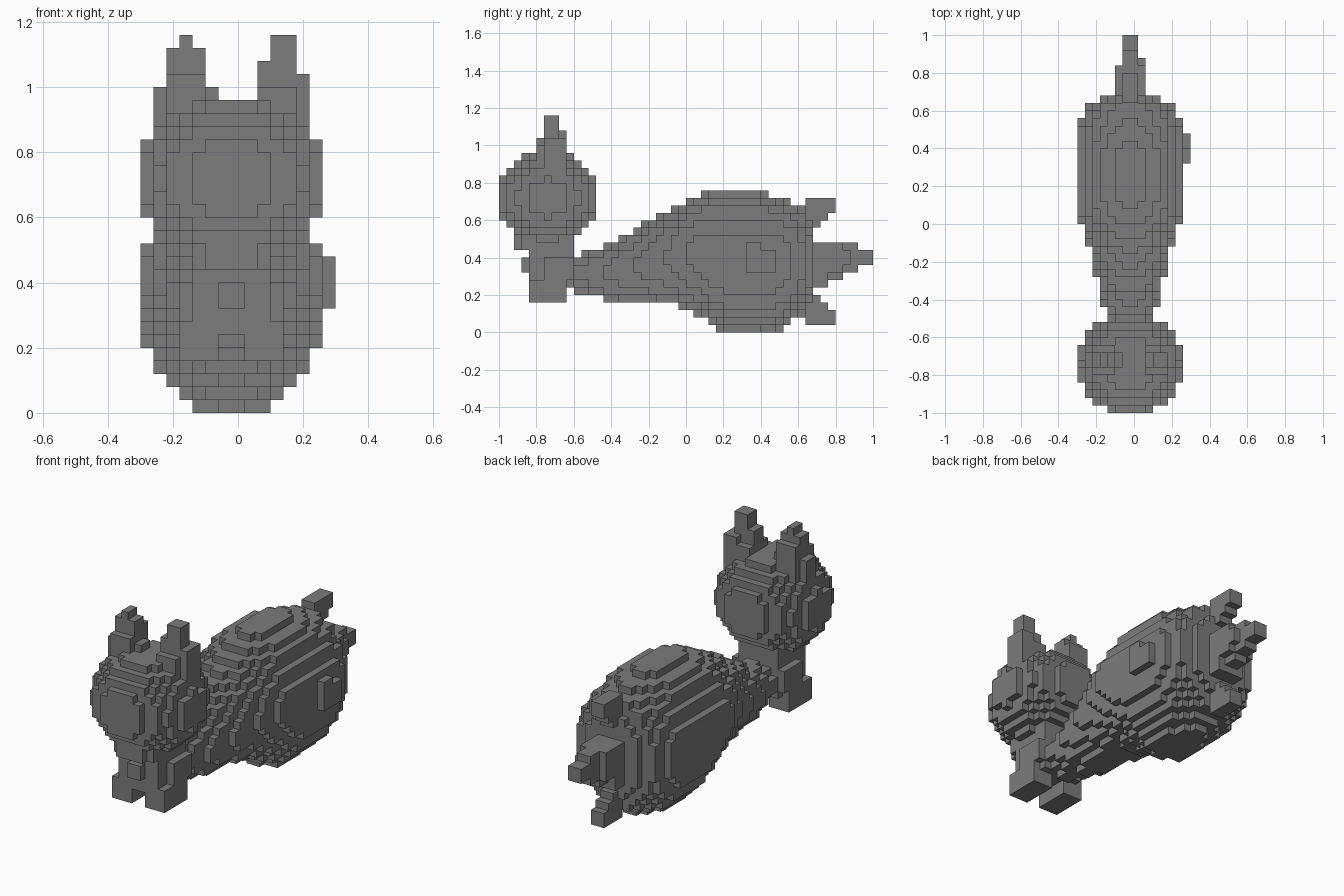
import bpy
import bmesh
from mathutils import Vector

if "Cube" in bpy.data.objects:
    bpy.data.objects.remove(bpy.data.objects["Cube"], do_unlink=True)

V = 0.04      # block size
MID = -0.02   # symmetry plane of the animal

grey = bpy.data.materials.new("grey")
grey.use_nodes = True
grey.diffuse_color = (0.2, 0.2, 0.2, 1)
grey.node_tree.nodes["Principled BSDF"].inputs["Base Color"].default_value = grey.diffuse_color


def centre(c):
    return Vector((c[0] * V, -1 + (c[1] + 0.5) * V, (c[2] + 0.5) * V))


GRID = [(i, j, k) for i in range(-7, 8) for j in range(50) for k in range(30)]


def fill(test):
    return {c for c in GRID if test(*centre(c))}


def box(x0, x1, y0, y1, z0, z1):
    return fill(lambda x, y, z: x0 < x < x1 and y0 < y < y1 and z0 < z < z1)


def head(x, y, z):
    d = Vector(((x - MID) / 0.282, (y + 0.74) / 0.272, (z - 0.72) / 0.264))
    return d.length < 1 and 0.48 < z < 0.96


# Body sections along y: half width, underside, back
SECTIONS = [(-0.64, 0.11, 0.23, 0.41), (-0.54, 0.112, 0.21, 0.425),
            (-0.40, 0.147, 0.17, 0.48), (-0.24, 0.187, 0.155, 0.57),
            (-0.08, 0.23, 0.15, 0.66), (0.04, 0.27, 0.11, 0.725),
            (0.12, 0.283, 0.055, 0.75), (0.22, 0.286, -0.005, 0.75),
            (0.40, 0.286, -0.005, 0.75), (0.48, 0.284, 0.005, 0.725),
            (0.56, 0.272, 0.05, 0.70), (0.62, 0.235, 0.09, 0.68),
            (0.65, 0.19, 0.15, 0.62), (0.69, 0.12, 0.2, 0.56)]


def body(x, y, z):
    for a, b in zip(SECTIONS, SECTIONS[1:]):
        if a[0] <= y < b[0]:
            t = (y - a[0]) / (b[0] - a[0])
            w, lo, hi = (p + (q - p) * t for p, q in zip(a[1:], b[1:]))
            u = (x - MID) / w
            v = (z - (lo + hi) / 2) / ((hi - lo) / 2)
            return u * u + v * v < 1 and abs(x - MID) < 0.28
    return False


parts = {"head": fill(head), "body": fill(body)}

# Neck, chest, arms and feet
parts["neck"] = (box(-0.14, 0.10, -0.88, -0.60, 0.44, 0.56)
                 | box(-0.10, 0.06, -0.92, -0.88, 0.44, 0.56))
parts["chest"] = (box(-0.14, 0.10, -0.84, -0.60, 0.24, 0.44)
                  | box(-0.06, 0.02, -0.88, -0.84, 0.32, 0.40))
for name, s in (("left", 1), ("right", -1)):
    xs = sorted((MID + s * 0.04, MID + s * 0.16))
    parts[name + "_foot"] = box(*xs, -0.84, -0.64, 0.16, 0.28)
    xs = sorted((MID + s * 0.12, MID + s * 0.16))
    parts[name + "_arm"] = box(*xs, -0.76, -0.60, 0.28, 0.40)

# Ears, stepped differently on each side
parts["right_ear"] = (box(-0.22, -0.10, -0.80, -0.64, 0.88, 1.04)
                      | box(-0.26, -0.06, -0.76, -0.68, 0.88, 1.0)
                      | box(-0.22, -0.10, -0.76, -0.64, 1.04, 1.08)
                      | box(-0.22, -0.10, -0.76, -0.68, 1.08, 1.12)
                      | box(-0.18, -0.14, -0.76, -0.68, 1.12, 1.16))
parts["left_ear"] = (box(0.06, 0.18, -0.80, -0.64, 0.88, 1.0)
                     | box(0.14, 0.22, -0.76, -0.64, 0.88, 1.04)
                     | box(0.06, 0.18, -0.76, -0.68, 1.0, 1.08)
                     | box(0.10, 0.18, -0.76, -0.68, 1.08, 1.16))

# Three stepped tail tufts
parts["middle_tail"] = (box(-0.06, 0.02, 0.60, 1.0, 0.36, 0.44)
                        | box(-0.06, 0.02, 0.60, 0.92, 0.32, 0.48)
                        | box(-0.10, 0.06, 0.60, 0.84, 0.32, 0.48)
                        | box(-0.06, 0.06, 0.60, 0.88, 0.36, 0.44)
                        | box(-0.06, 0.02, 0.60, 0.84, 0.28, 0.32)
                        | box(-0.10, 0.06, 0.60, 0.76, 0.24, 0.32))
for name, levels in (("upper_tail", (0.72, 0.64, 0.60, 0.56, 0.52)),
                     ("lower_tail", (0.04, 0.12, 0.16, 0.20, 0.24))):
    cells = set()
    for n, (a, b) in enumerate(zip(levels, levels[1:])):
        start = 0.60 if n else 0.64
        cells |= box(-0.06, 0.02, start, 0.80 - n * V, min(a, b), max(a, b))
    parts[name] = cells
parts["upper_tail"] |= box(-0.06, 0.02, 0.56, 0.68, 0.60, 0.68)
parts["lower_tail"] |= box(-0.06, 0.02, 0.56, 0.68, 0.08, 0.20)

# Raised patch on the left flank
parts["flank_patch"] = (box(0.26, 0.30, 0.32, 0.48, 0.32, 0.44)
                        | box(0.26, 0.30, 0.32, 0.40, 0.44, 0.48))

# Outer skin of the blocks, one object per part
solid = set().union(*parts.values())
claimed = set()
DIRS = [(s * (a == 0), s * (a == 1), s * (a == 2)) for a in range(3) for s in (-1, 1)]
for name, cells in parts.items():
    cells = cells - claimed
    claimed |= cells
    bm = bmesh.new()
    for c in sorted(cells):
        for d in DIRS:
            if tuple(p + q for p, q in zip(c, d)) in solid:
                continue
            n = Vector(d)
            u = Vector((d[2], d[0], d[1]))
            w = n.cross(u)
            o = centre(c) + n * V / 2
            corners = [o + (u * p + w * q) * V / 2
                       for p, q in ((-1, -1), (1, -1), (1, 1), (-1, 1))]
            bm.faces.new([bm.verts.new(p) for p in corners])
    bmesh.ops.remove_doubles(bm, verts=bm.verts, dist=0.001)
    mesh = bpy.data.meshes.new(name)
    bm.to_mesh(mesh)
    bm.free()
    mesh.materials.append(grey)
    bpy.context.collection.objects.link(bpy.data.objects.new(name, mesh))
